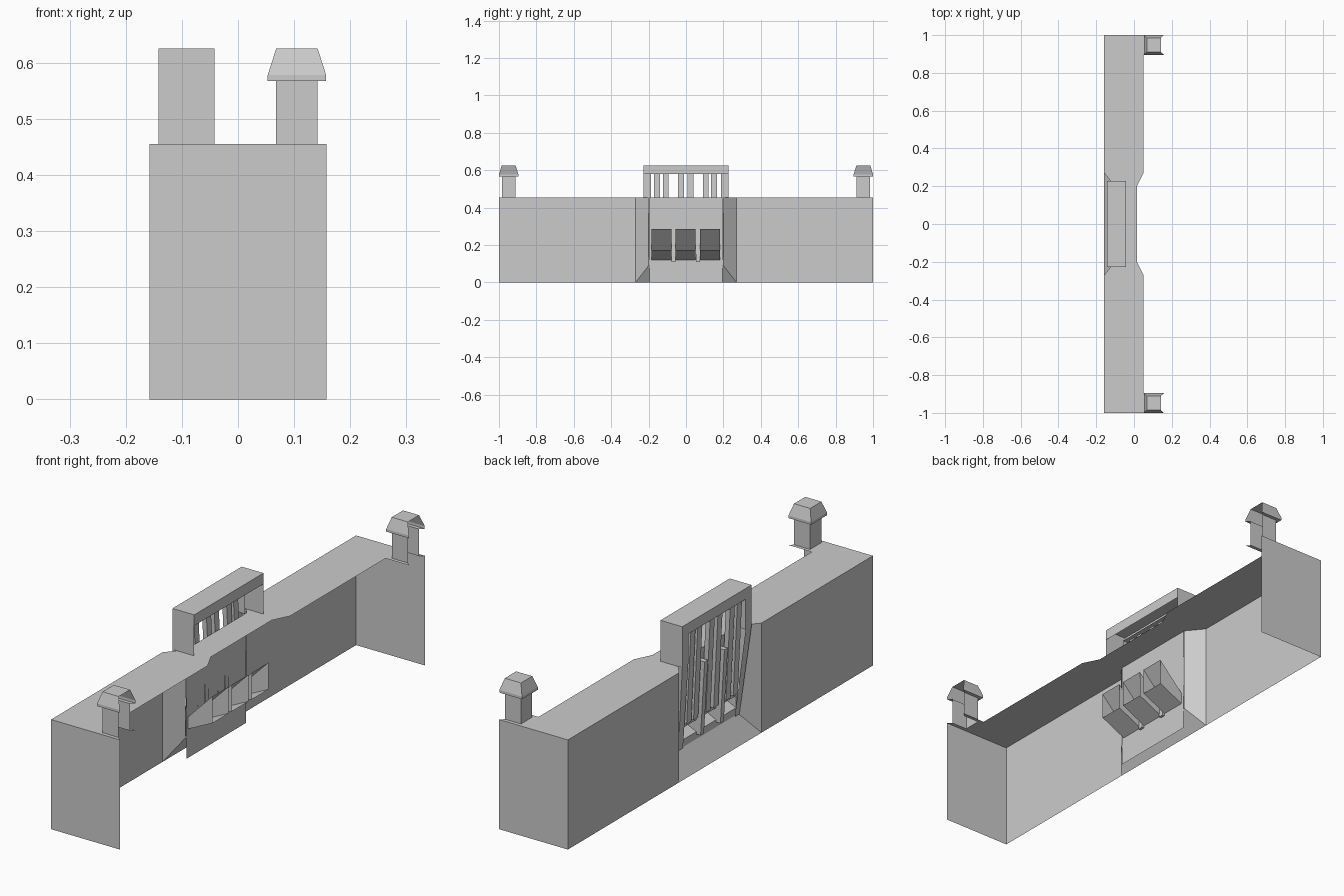
import bpy

if "Cube" in bpy.data.objects:
    bpy.data.objects.remove(bpy.data.objects["Cube"])

H = 0.455          # deck height
XB = -0.158        # outer wall plane
XP = -0.10         # recessed panel plane


def mesh(name, verts, faces):
    me = bpy.data.meshes.new(name)
    me.from_pydata(verts, [], faces)
    me.update()
    ob = bpy.data.objects.new(name, me)
    bpy.context.collection.objects.link(ob)
    return ob


def quads(name, polys):
    """Open sheets, one polygon per list of points."""
    v, f = [], []
    for p in polys:
        f.append(list(range(len(v), len(v) + len(p))))
        v += p
    return mesh(name, v, f)


def mirrored(polys):
    """The polygons plus their mirror image across y = 0."""
    return polys + [[(x, -y, z) for x, y, z in reversed(p)] for p in polys]


def yz(x, y0, y1, z0, z1):
    return [(x, y0, z0), (x, y0, z1), (x, y1, z1), (x, y1, z0)]


# long outer wall and the two end walls
quads("outer_wall", mirrored([yz(XB, 0.27, 1, 0, H)]))
quads("end_walls", mirrored([[(XB, 1, 0), (XB, 1, H), (0.158, 1, H), (0.158, 1, 0)]]))

# deck, notched on both long edges
quads("deck", mirrored([
    [(XB, 0.27, H), (0.05, 0.27, H), (0.05, 1, H), (XB, 1, H)],
    [(XP, 0.2, H), (0.015, 0.2, H), (0.05, 0.27, H), (XB, 0.27, H)],
]) + [[(XP, -0.2, H), (0.015, -0.2, H), (0.015, 0.2, H), (XP, 0.2, H)]])

# splayed recess sides and sloping sill
quads("recess_sides", mirrored([
    [(XB, 0.27, 0), (XB, 0.27, H), (XP, 0.2, H), (XP, 0.2, 0.09)]]))
quads("recess_sill", [[(XB, -0.27, 0), (XB, 0.27, 0), (XP, 0.2, 0.09), (XP, -0.2, 0.09)]])

# recessed panel with three slots
bays = [(-0.185, -0.078), (-0.055, 0.052), (0.075, 0.182)]
panel = [yz(XP, -0.195, 0.195, 0, 0.12), yz(XP, -0.195, 0.195, 0.17, H)]
gaps = [-0.195] + [e for b in bays for e in b] + [0.195]
panel += [yz(XP, gaps[i], gaps[i + 1], 0.12, 0.17) for i in range(0, 8, 2)]
quads("recess_panel", panel)

# chutes rising inward from the slots, open at both ends
prof = [(XP, 0.12), (0.012, 0.174), (0.012, 0.285), (XP, 0.17)]
for i, (a, b) in enumerate(bays):
    v = [(x, y, z) for y in (a, b) for x, z in prof]
    mesh(f"chute_{i + 1}", v, [(0, 1, 5, 4), (2, 3, 7, 6), (0, 3, 2, 1), (4, 5, 6, 7)])

# raised head box: top, ends, fascias
X0, X1, ZT, ZF, W = -0.142, -0.042, 0.625, 0.58, 0.227
quads("head_box", mirrored([[(X0, W, H), (X0, W, ZT), (X1, W, ZT), (X1, W, H)]]) + [
    [(X0, -W, ZT), (X1, -W, ZT), (X1, W, ZT), (X0, W, ZT)],
    yz(X0, -W, W, ZF, ZT), yz(X1, -W, W, ZF, ZT),
    [(X0, -0.19, ZF), (X0, 0.19, ZF), (-0.10, 0.19, ZF), (-0.10, -0.19, ZF)]])

# frame posts: upright above the deck, leaning inward below it
quads("frame_posts", mirrored([
    yz(X0, 0.188, W, H, ZF),
    [(X0, 0.188, H), (X0, W, H), (-0.105, 0.2, 0.09), (-0.105, 0.17, 0.09)],
    [(X0, W, H), (XP, 0.2, H), (-0.105, 0.2, 0.09)],
    [(X0, 0.188, H), (XP, 0.188, H), (XP, 0.188, ZF), (X0, 0.188, ZF)],
]))


def bar(name, y, w, z0, z1, d, lean):
    """Vertical bar whose foot leans inward."""
    v = [(-0.138 + lean * (z1 - z) + dx, y + s * w / 2, z)
         for z in (z0, z1) for dx, s in ((0, -1), (0, 1), (d, 1), (d, -1))]
    mesh(name, v, [(0, 1, 2, 3), (4, 7, 6, 5), (0, 4, 5, 1), (1, 5, 6, 2),
                   (2, 6, 7, 3), (3, 7, 4, 0)])


# pairs of slim bars, and short mullions between the bays
for i, y in enumerate((-0.155, -0.108, -0.027, 0.024, 0.105, 0.15)):
    bar(f"bar_{i + 1}", y, 0.03, 0.19, ZF, 0.02, 0.05)
for i, y in enumerate((-0.066, 0.064)):
    bar(f"mullion_{i + 1}", y, 0.022, 0.11, 0.42, 0.03, 0.06)

# chimney-like posts at both ends, open on the inner (+x) side
for name, yc in (("near_pillar", -0.948), ("far_pillar", 0.948)):
    rings = [(0.037, H), (0.037, 0.567), (0.052, 0.567), (0.052, 0.578), (0.037, ZT)]
    v, f = [], []
    for r, z in rings:
        v += [(0.105 + sx * r, yc + sy * r, z) for sx, sy in ((1, -1), (-1, -1), (-1, 1), (1, 1))]
    for k in range(len(rings) - 1):
        for j in range(3):
            a = 4 * k + j
            f.append((a, a + 4, a + 5, a + 1))
    f.append((16, 19, 18, 17))
    mesh(name, v, f)
    # footing strip joining the post to the deck
    y0, y1 = yc - 0.052, yc + 0.052
    quads(name + "_footing", [[(0.05, y0, H), (0.068, y0, H), (0.068, y1, H), (0.05, y1, H)]] + [
        [(0.068, a, H), (0.158, a, H), (0.142, b, H), (0.068, b, H)]
        for a, b in ((y0, yc - 0.037), (y1, yc + 0.037))])
